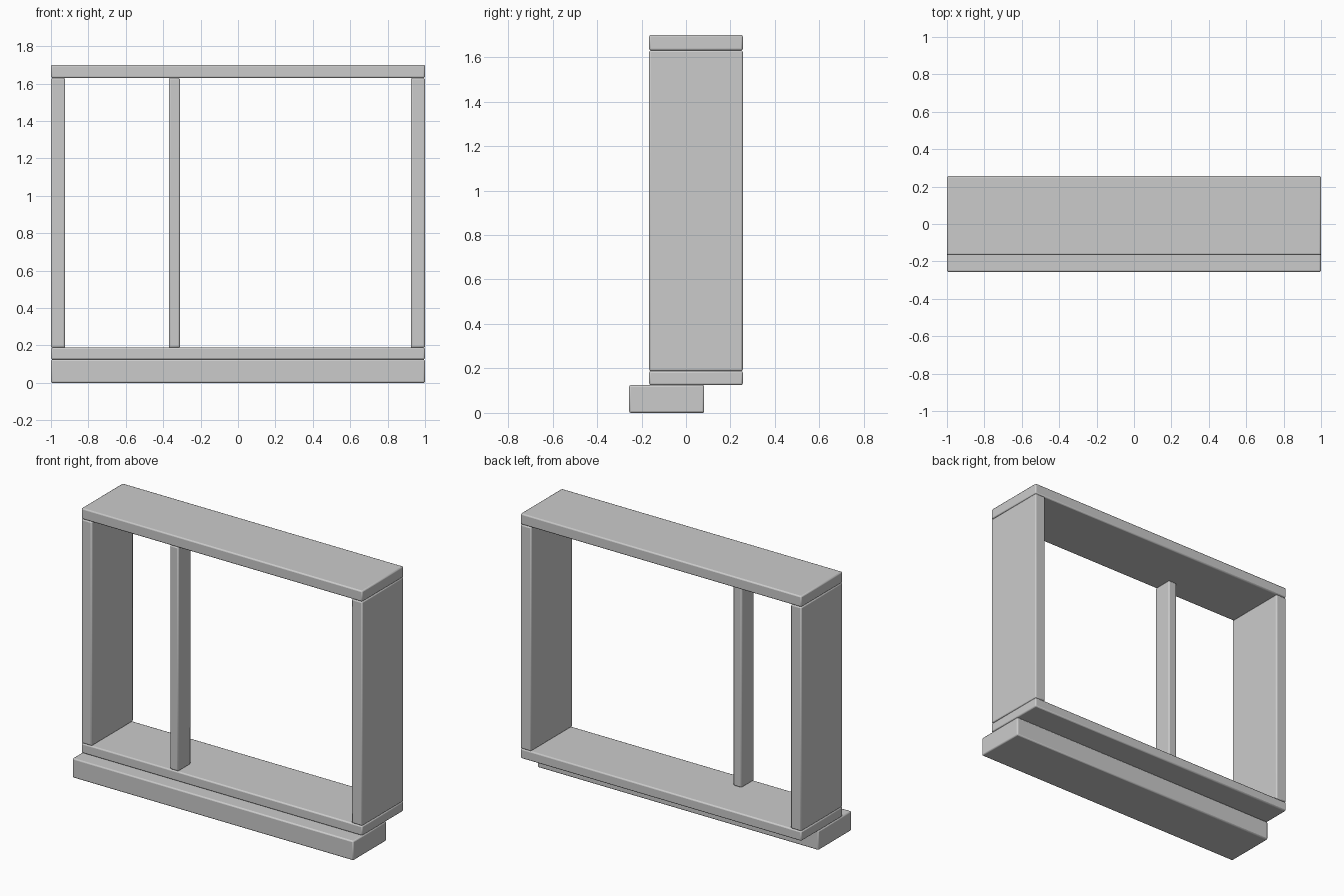
import bpy

if "Cube" in bpy.data.objects:
    bpy.data.objects.remove(bpy.data.objects["Cube"])


def board(name, x, y, z, bevel=0.008):
    """Box from (min, max) ranges with softly rounded edges."""
    bpy.ops.mesh.primitive_cube_add(size=1)
    ob = bpy.context.object
    ob.name = name
    ob.location = [(a + b) / 2 for a, b in (x, y, z)]
    ob.scale = [b - a for a, b in (x, y, z)]
    bpy.ops.object.transform_apply(location=False, rotation=False, scale=True)
    mod = ob.modifiers.new("rounded_edges", 'BEVEL')
    mod.width = bevel
    mod.segments = 2
    bpy.ops.object.shade_smooth_by_angle()
    return ob


FULL = (-1.0, 1.0)
DEPTH = (-0.166, 0.256)
OPENING = (0.188, 1.63)

# Projecting sill under the frame
board("sill", FULL, (-0.256, 0.082), (0.0, 0.125))

# Bottom and top rails
board("bottom_rail", FULL, DEPTH, (0.125, 0.188))
board("top_rail", FULL, DEPTH, (1.63, 1.70))

# Side posts
for side, name in ((-1, "left_post"), (1, "right_post")):
    board(name, sorted((side * 1.0, side * 0.924)), DEPTH, OPENING)

# Off-centre slim mullion near the front
board("mullion", (-0.37, -0.31), (-0.164, -0.036), OPENING)
